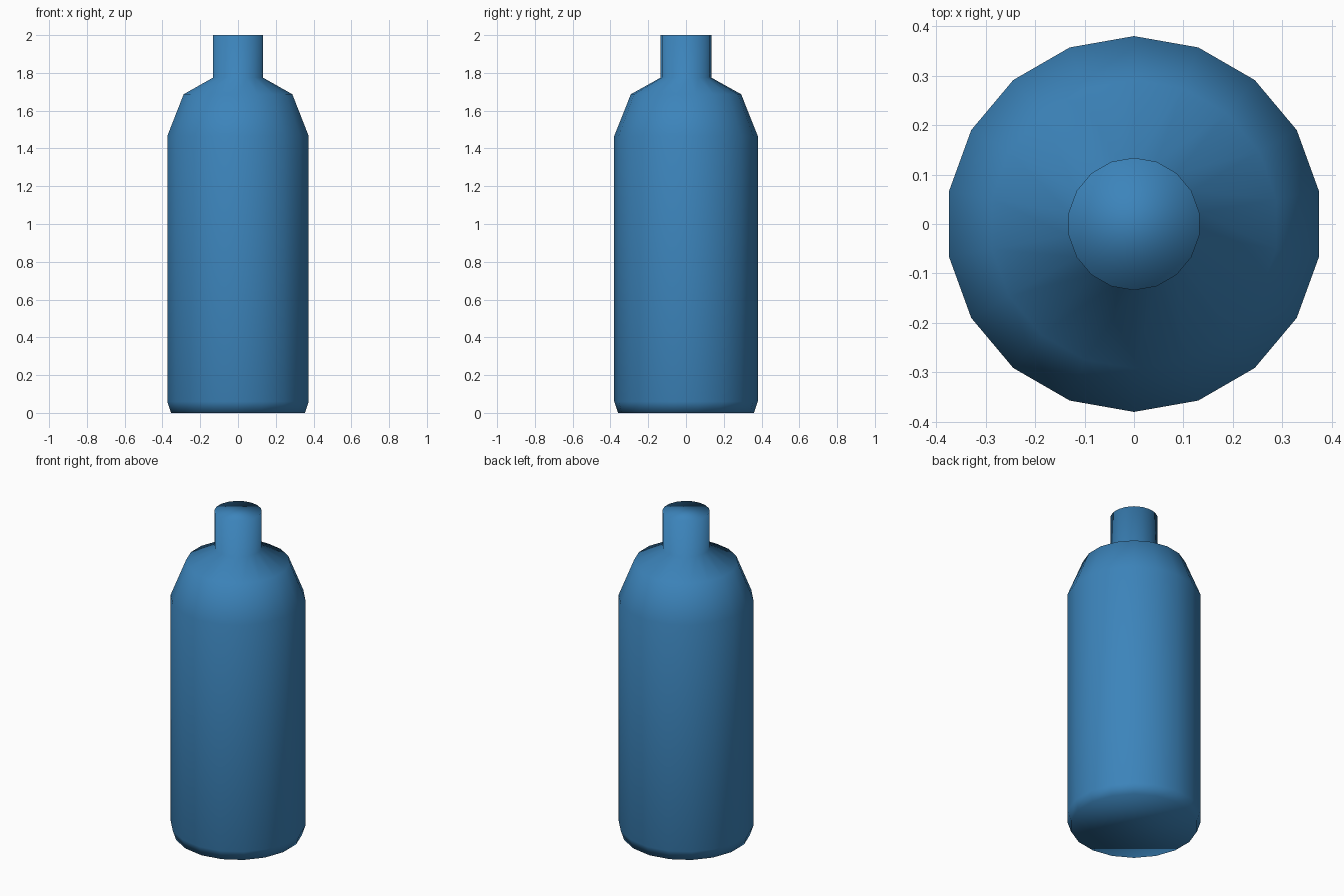
import bpy
import bmesh
from math import tau
from mathutils import Vector

cube = bpy.data.objects.get("Cube")
if cube:
    bpy.data.objects.remove(cube, do_unlink=True)

SIDES = 18

# Single blue colour for the whole bottle
blue = bpy.data.materials.new("blue")
colour = (0.045, 0.231, 0.497, 1.0)
blue.use_nodes = True
blue.diffuse_color = colour
blue.node_tree.nodes["Principled BSDF"].inputs["Base Color"].default_value = colour

# Outline from base to neck rim: (radius, height)
profile = [
    (0.36, 0.0),      # base
    (0.38, 0.06),     # base bevel
    (0.38, 1.466),    # top of straight wall
    (0.292, 1.687),   # shoulder
    (0.134, 1.775),   # neck root
    (0.134, 2.0),     # neck rim
]

# Turn the outline around the upright axis
bm = bmesh.new()
points = [bm.verts.new((0, r, z)) for r, z in profile]
edges = [bm.edges.new(pair) for pair in zip(points, points[1:])]
bmesh.ops.spin(bm, geom=points + edges, cent=Vector(), axis=Vector((0, 0, 1)),
               angle=tau, steps=SIDES, use_merge=False)
bmesh.ops.remove_doubles(bm, verts=bm.verts, dist=0.001)

# Close the base and the neck rim
bmesh.ops.holes_fill(bm, edges=[e for e in bm.edges if e.is_boundary], sides=SIDES)
bmesh.ops.recalc_face_normals(bm, faces=bm.faces)
for face in bm.faces:
    face.smooth = True

mesh = bpy.data.meshes.new("bottle")
bm.to_mesh(mesh)
bm.free()
mesh.materials.append(blue)
bottle = bpy.data.objects.new("bottle", mesh)
bpy.context.collection.objects.link(bottle)
